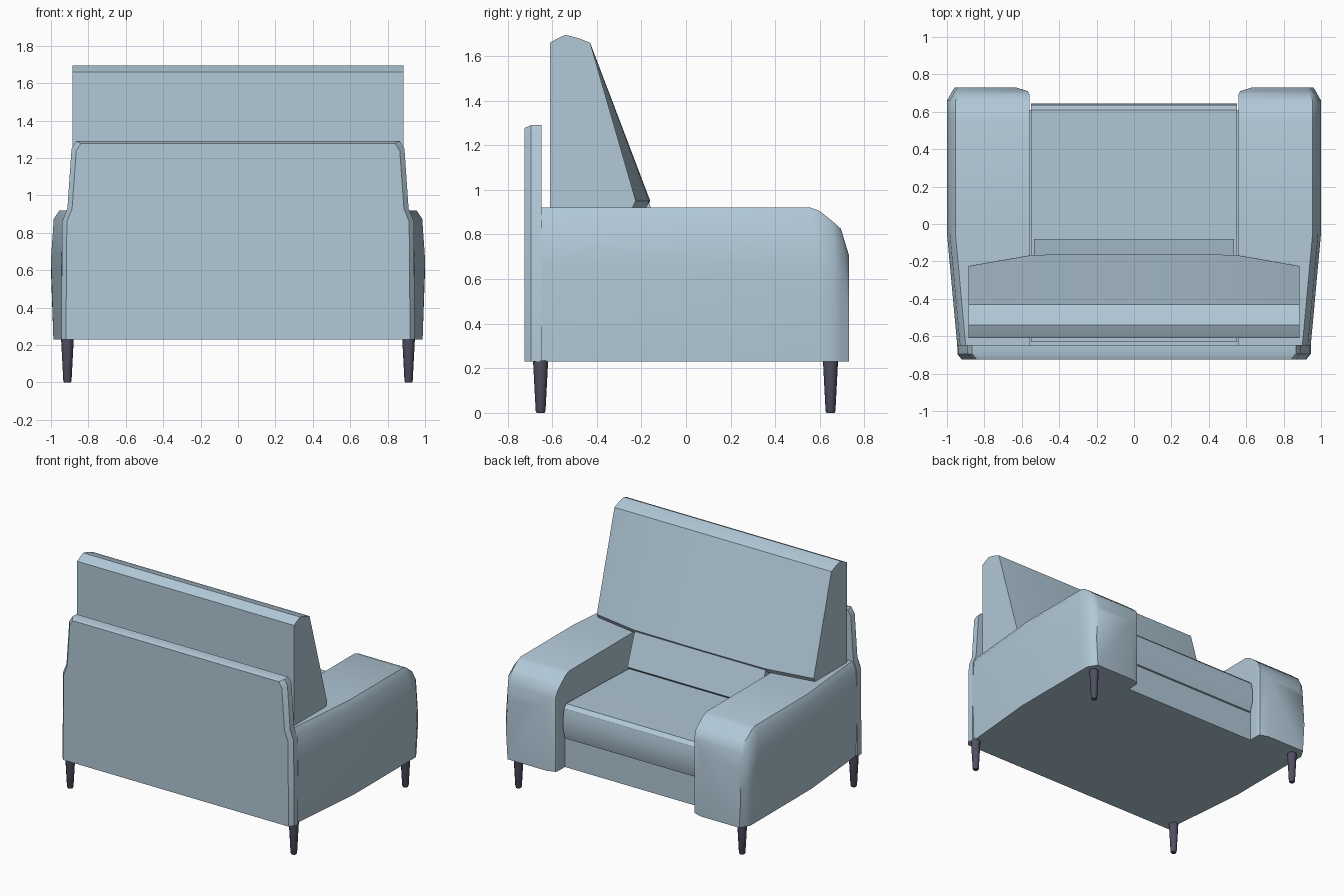
import bpy, bmesh, math

cube = bpy.data.objects.get("Cube")
if cube:
    bpy.data.objects.remove(cube, do_unlink=True)


def material(name, color):
    m = bpy.data.materials.new(name)
    m.use_nodes = True
    m.diffuse_color = (*color, 1)
    m.node_tree.nodes["Principled BSDF"].inputs["Base Color"].default_value = (*color, 1)
    return m


fabric = material("pale blue fabric", (0.44, 0.58, 0.68))
dark = material("dark leg", (0.08, 0.08, 0.127))


def loft(name, rings, mat):
    """Skin a row of equal-length closed rings and cap both ends."""
    bm = bmesh.new()
    loops = [[bm.verts.new(p) for p in ring] for ring in rings]
    n = len(loops[0])
    for a, b in zip(loops, loops[1:]):
        for i in range(n):
            j = (i + 1) % n
            bm.faces.new((a[i], a[j], b[j], b[i]))
    bm.faces.new(loops[0])
    bm.faces.new(loops[-1])
    bmesh.ops.recalc_face_normals(bm, faces=bm.faces)
    mesh = bpy.data.meshes.new(name)
    bm.to_mesh(mesh)
    bm.free()
    mesh.materials.append(mat)
    ob = bpy.data.objects.new(name, mesh)
    bpy.context.collection.objects.link(ob)
    bpy.ops.object.select_all(action="DESELECT")
    bpy.context.view_layer.objects.active = ob
    ob.select_set(True)
    bpy.ops.object.shade_smooth_by_angle(angle=math.radians(32))
    return ob


def extrude_x(name, half, profile):
    """Extrude a (y, z) profile across x."""
    return loft(name, [[(x, y, z) for y, z in profile] for x in (-half, half)], fabric)


FLOOR = 0.23

# Arms: stations run back to front as y, top height, outer x, inner x
stations = [(-0.65, 0.92, 0.945, 0.56), (-0.05, 0.92, 1.0, 0.56),
            (0.56, 0.92, 1.0, 0.56), (0.60, 0.905, 1.0, 0.56),
            (0.66, 0.857, 1.0, 0.56), (0.695, 0.825, 0.98, 0.56),
            (0.71, 0.775, 0.972, 0.567), (0.73, 0.71, 0.958, 0.63)]


def arm_ring(side, y, top, out, inn):
    section = [(inn, FLOOR), (inn, top), (out - 0.045, top), (out - 0.015, top - 0.045),
               (out, top - 0.26), (out - 0.013, FLOOR)]
    return [(side * x, y, z) for x, z in section]


for side, label in ((1, "left"), (-1, "right")):
    loft(label + "_arm", [arm_ring(side, *s) for s in stations], fabric)

# Back panel with softened rear edge
half = [(0.945, FLOOR), (0.94, 0.86), (0.912, 0.93), (0.89, 1.25), (0.865, 1.29)]


def panel_ring(y, inset):
    pts = [(x - inset, z - (inset * 0.5 if z > 1 else 0)) for x, z in half]
    return [(x, y, z) for x, z in pts] + [(-x, y, z) for x, z in reversed(pts)]


loft("back_panel", [panel_ring(-0.648, 0), panel_ring(-0.695, 0), panel_ring(-0.725, 0.025)], fabric)

# Seat base and seat cushion between the arms
extrude_x("seat_base", 0.565, [(-0.66, FLOOR), (-0.66, 0.46), (0.61, 0.46), (0.61, FLOOR)])
extrude_x("seat_cushion", 0.55, [(-0.63, 0.45), (-0.63, 0.66), (0.2, 0.69), (0.61, 0.70),
                                 (0.635, 0.675), (0.645, 0.62), (0.645, 0.52), (0.625, 0.45)])


# Back cushion, bulging toward the middle, with a tongue down to the seat
def cushion_ring(x, front):
    profile = [(-0.61, 0.921), (-0.61, 1.66), (-0.575, 1.68), (-0.54, 1.695), (-0.48, 1.68),
               (-0.43, 1.66), (front, 0.95), (front - 0.015, 0.921)]
    return [(x, y, z) for y, z in profile]


loft("back_cushion", [cushion_ring(x, f) for x, f in
                      ((-0.885, -0.225), (-0.54, -0.165), (0, -0.16), (0.54, -0.165), (0.885, -0.225))], fabric)
extrude_x("back_cushion_tongue", 0.535, [(-0.61, 0.67), (-0.61, 0.94), (-0.165, 0.94),
                                         (-0.08, 0.71), (-0.1, 0.69)])

# Tapered legs
for sx, lx in ((1, "left"), (-1, "right")):
    for y, ly in ((-0.652, "rear"), (0.648, "front")):
        rings = [[(sx * 0.912 + r * math.cos(a), y + r * math.sin(a), z)
                  for a in (i * math.tau / 12 for i in range(12))]
                 for z, r in ((0, 0.018), (0.008, 0.022), (FLOOR + 0.005, 0.034))]
        loft(f"{ly}_{lx}_leg", rings, dark)
